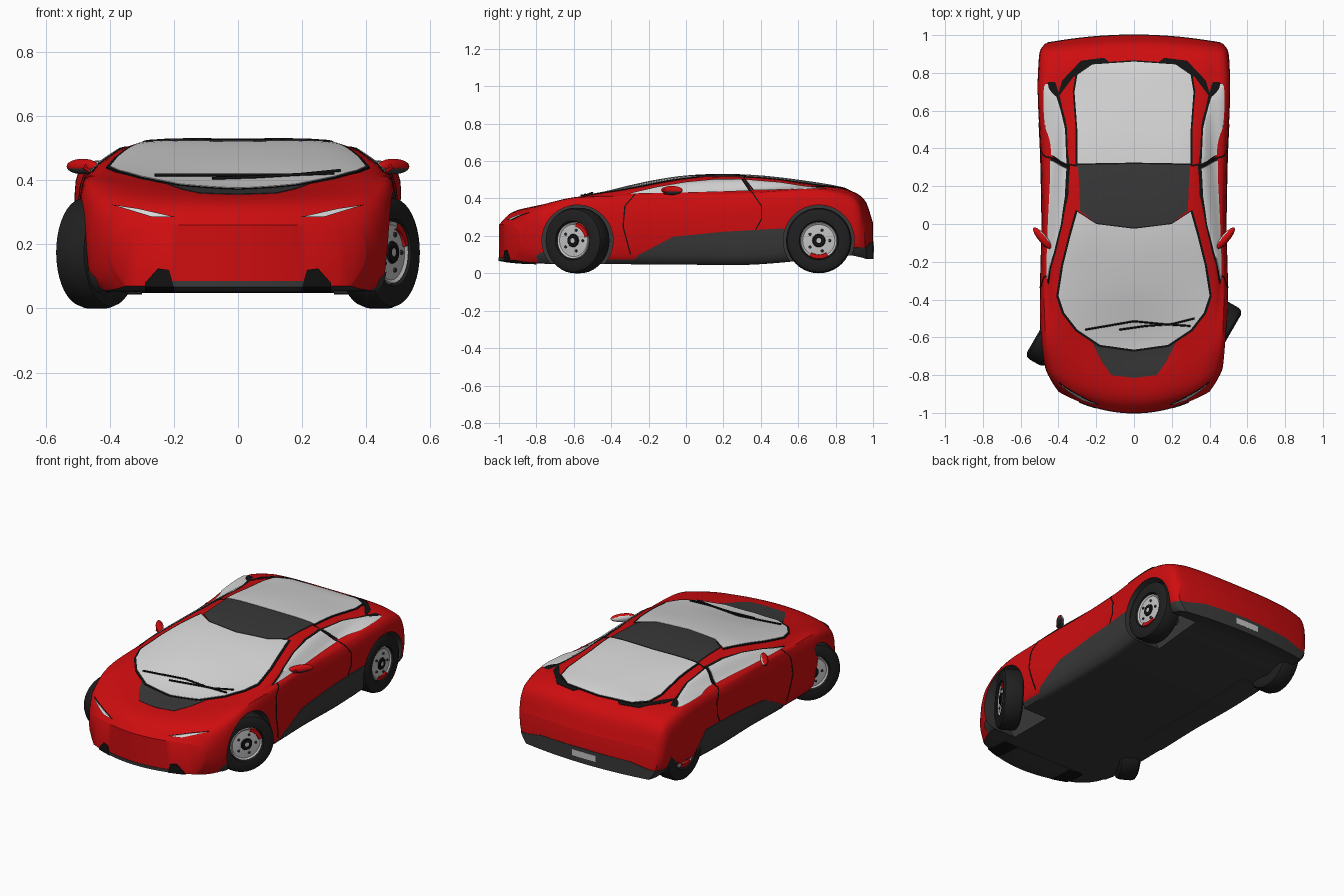
import bpy, bmesh
from math import sin, cos, pi, radians
from mathutils import Vector, Matrix
from mathutils.bvhtree import BVHTree

if "Cube" in bpy.data.objects:
    bpy.data.objects.remove(bpy.data.objects["Cube"])


def material(name, *rgb):
    m = bpy.data.materials.new(name)
    m.use_nodes = True
    m.diffuse_color = (*rgb, 1)
    m.node_tree.nodes["Principled BSDF"].inputs["Base Color"].default_value = (*rgb, 1)
    return m


RED = material("red paint", .62, .004, .005)
DARK = material("dark grey trim", .04, .04, .04)
BLACK = material("black", .006, .006, .006)
GLASS = material("pale glass", .68, .68, .68)
TYRE = material("tyre rubber", .014, .014, .014)
RIM = material("light grey metal", .55, .55, .55)


def finish(name, bm, *mats):
    bmesh.ops.recalc_face_normals(bm, faces=bm.faces)
    me = bpy.data.meshes.new(name)
    bm.to_mesh(me)
    bm.free()
    for m in mats:
        me.materials.append(m)
    ob = bpy.data.objects.new(name, me)
    bpy.context.collection.objects.link(ob)
    return ob


def smooth(ob, angle=40):
    bpy.ops.object.select_all(action='DESELECT')
    ob.select_set(True)
    bpy.context.view_layer.objects.active = ob
    bpy.ops.object.shade_smooth_by_angle(angle=radians(angle))


def pair(bm):
    """Add the mirror image across x = 0."""
    made = bmesh.ops.duplicate(bm, geom=bm.verts[:] + bm.edges[:] + bm.faces[:])["geom"]
    for v in made:
        if isinstance(v, bmesh.types.BMVert):
            v.co.x *= -1


def boolean(ob, cutter, operation):
    mod = ob.modifiers.new("cut", 'BOOLEAN')
    mod.operation, mod.solver, mod.object = operation, 'EXACT', cutter
    graph = bpy.context.evaluated_depsgraph_get()
    me = bpy.data.meshes.new_from_object(ob.evaluated_get(graph))
    ob.modifiers.clear()
    ob.data = me


def hermite(p, a, b, q, t, ma, mb):
    return ((2*t**3 - 3*t*t + 1)*a + (t**3 - 2*t*t + t)*ma
            + (3*t*t - 2*t**3)*b + (t**3 - t*t)*mb)


# Body lines, each sampled at these stations from nose to tail
KEYS = (-1, -.94, -.85, -.62, -.3, 0, .35, .7, .88, .96, 1)
LINES = dict(
    width=(.40, .435, .47, .495, .497, .49, .495, .51, .505, .495, .47),
    floor=(.07, .06, .055, .05, .05, .05, .05, .08, .1, .09, .08),
    waist=(.17, .2, .22, .25, .27, .28, .29, .3, .28, .24, .19),
    shoulder=(.23, .285, .325, .385, .395, .40, .415, .435, .40, .35, .25),
    belt_x=(.32, .36, .40, .43, .46, .45, .425, .41, .42, .42, .40),
    belt_z=(.255, .315, .355, .405, .42, .43, .443, .458, .43, .375, .265),
    rail_x=(.18, .22, .26, .34, .375, .33, .31, .31, .30, .28, .25),
    rail_z=(.26, .32, .355, .40, .455, .505, .512, .472, .443, .385, .27),
    crown=(.26, .32, .35, .378, .465, .517, .52, .48, .44, .385, .27),
    bend=(.7, .55, .4, .1, 0, 0, 0, 0, -.08, -.15, -.2))


def line(name, s):
    v, n = LINES[name], len(KEYS)
    i = max(k for k in range(n - 1) if KEYS[k] <= s + 1e-9)

    def slope(k):
        a, b = max(k - 1, 0), min(k + 1, n - 1)
        return (v[b] - v[a]) / (KEYS[b] - KEYS[a])
    h = KEYS[i + 1] - KEYS[i]
    return hermite(0, v[i], v[i + 1], 0, (s - KEYS[i]) / h, slope(i) * h, slope(i + 1) * h)


def section(s):
    """Half cross-section from the floor centre up to the roof centre."""
    g = {k: line(k, s) for k in LINES}
    w, f = g["width"], g["floor"]
    key = [(w - .05, f), (w - .015, f + .05), (w, g["waist"]), (w - .015, g["shoulder"]),
           (g["belt_x"], g["belt_z"]), (g["rail_x"], g["rail_z"]), (0, g["crown"])]
    key = [Vector(k) for k in key]
    pts = [Vector((key[0].x * j / 10, f)) for j in range(10)]
    ghost = [key[0]] + key + [Vector((-key[-2].x, key[-2].y))]
    for i, steps in enumerate((3, 3, 3, 3, 4, 6)):
        p, a, b, q = ghost[i:i + 4]
        pts += [hermite(p, a, b, q, t / steps, (b - p) / 2, (q - a) / 2) for t in range(steps)]
    pts.append(key[-1])
    return [Vector((max(p.x, 0), s + g["bend"] * p.x ** 2, p.y)) for p in pts]


def shell(lift):
    """Closed body surface, pushed out by lift, with the wheel arches cut."""
    bm = bmesh.new()
    rings = []
    for k in range(65):
        t = k / 32 - 1
        rings.append([bm.verts.new(p) for p in section(1.5 * t - .5 * t ** 3)])
    m = len(rings[0]) - 1
    for a, b in zip(rings, rings[1:]):
        for i in range(m):
            bm.faces.new((a[i], a[i + 1], b[i + 1], b[i]))
    for r in (rings[0], rings[-1]):
        for j in range(10):
            bm.faces.new((r[j], r[j + 1], r[m - j - 1], r[m - j]))
        bm.faces.new(r[10:m - 9])
    pair(bm)
    bmesh.ops.remove_doubles(bm, verts=bm.verts, dist=1e-5)
    bmesh.ops.recalc_face_normals(bm, faces=bm.faces)
    bm.normal_update()
    for fc in bm.faces:
        fc.material_index = int(fc.normal.z < -.6)
    for v, n in [(v, v.normal.copy()) for v in bm.verts]:
        v.co += n * lift
    ob = finish("body", bm, RED, DARK)
    boolean(ob, arches, 'DIFFERENCE')
    return ob


# Wheel arch cutter
FRONT, REAR, HUB = -.58, .71, .175
bm = bmesh.new()
for y in (FRONT, REAR):
    bmesh.ops.create_cone(bm, cap_ends=True, segments=48, radius1=.19, radius2=.19, depth=.42,
                          matrix=Matrix.Translation((.49, y, HUB)) @ Matrix.Rotation(pi / 2, 4, 'Y'))
pair(bm)
for fc in bm.faces:
    fc.material_index = 1
arches = finish("arch_cutter", bm, RED, DARK)
arches.hide_render = True

body = shell(0)
LAYERS = {n: shell(n * .002) for n in (1, 2, 3)}


def inlay(name, mat, layer, axis, lo, hi, outline, both=False, half=False, grow=1):
    """Thin panel following the body inside an outline projected along an axis."""
    pts = [Vector(p) for p in outline]
    if half:
        pts += [Vector((-p.x, p.y)) for p in reversed(pts) if p.x > 0]
    mid = sum(pts, Vector((0, 0))) / len(pts)
    pts = [mid + (p - mid) * grow for p in pts]
    place = {'x': lambda p, d: (d, p.x, p.y), 'y': lambda p, d: (p.x, d, p.y),
             'z': lambda p, d: (p.x, p.y, d)}[axis]
    bm = bmesh.new()
    a, b = ([bm.verts.new(place(p, d)) for p in pts] for d in (lo, hi))
    bm.faces.new(a)
    bm.faces.new(b)
    for i in range(len(pts)):
        bm.faces.new((a[i - 1], a[i], b[i], b[i - 1]))
    if both:
        pair(bm)
    cutter = finish("cutter", bm, mat)
    ob = LAYERS[layer].copy()
    ob.data = ob.data.copy()
    ob.name = name
    bpy.context.collection.objects.link(ob)
    boolean(ob, cutter, 'INTERSECT')
    ob.data.materials.clear()
    ob.data.materials.append(mat)
    for p in ob.data.polygons:
        p.material_index = 0
    bpy.data.objects.remove(cutter)
    smooth(ob)


def seam(name, path):
    edge = [(y + .007, z) for y, z in reversed(path)]
    inlay(name, BLACK, 1, 'x', .2, .6, path + edge, both=True)


# Glass with black surrounds, roof panel and cowl
screen = [(0, -.665), (.18, -.64), (.30, -.56), (.37, -.47), (.40, -.38), (.375, -.22),
          (.335, -.06), (.30, .065), (.2, 0), (0, -.025)]
back = [(0, .325), (.30, .32), (.30, .5), (.315, .7), (.30, .79), (.22, .845), (0, .86)]
door_glass = [(-.3, .427), (-.15, .462), (0, .488), (.15, .502), (.295, .503), (.335, .442), (0, .433)]
quarter_glass = [(.365, .445), (.32, .502), (.5, .487), (.62, .468), (.74, .455), (.55, .449)]
for name, pts in (("windscreen", screen), ("rear_window", back)):
    inlay(name, GLASS, 3, 'z', .3, .7, pts, half=True)
    inlay(name + "_surround", BLACK, 2, 'z', .3, .7, pts, half=True, grow=1.03)
for name, pts in (("door_window", door_glass), ("quarter_window", quarter_glass)):
    inlay(name, GLASS, 3, 'x', .2, .6, pts, both=True)
    inlay(name + "_surround", BLACK, 2, 'x', .2, .6, pts, both=True, grow=1.05)
inlay("roof_panel", DARK, 3, 'z', .3, .7, half=True,
      outline=[(0, -.02), (.2, .005), (.285, .07), (.29, .2), (.297, .312), (0, .318)])
inlay("cowl", DARK, 1, 'z', .2, .7, half=True,
      outline=[(0, -.815), (.12, -.80), (.17, -.73), (.235, -.6), (0, -.6)])
inlay("rear_vent", BLACK, 1, 'z', .3, .7, both=True,
      outline=[(.12, .85), (.16, .88), (.28, .865), (.38, .76), (.41, .66), (.32, .78)])

# Side skirts and door seams
inlay("side_skirt", DARK, 2, 'x', .3, .6, both=True,
      outline=[(-.31, .03), (-.25, .10), (-.07, .195), (.2, .222), (.52, .24), (.6, .15), (.6, .03)])
seam("door_rear_seam", [(.305, .515), (.345, .44), (.40, .36), (.40, .29), (.37, .235)])
seam("door_front_seam", [(-.27, .43), (-.33, .36), (-.34, .25), (-.3, .1)])

# Nose: headlights, lip, vents and corners
lamp = [(.205, .287), (.27, .287), (.385, .322), (.31, .311)]
inlay("headlight", GLASS, 3, 'y', -1.1, -.7, lamp, both=True)
inlay("headlight_surround", BLACK, 2, 'y', -1.1, -.7, lamp, both=True, grow=1.12)
inlay("front_lip", DARK, 2, 'y', -1.1, -.8, [(0, .03), (.24, .03), (.22, .085), (0, .085)], half=True)
inlay("front_vent", BLACK, 3, 'y', -1.1, -.8, both=True,
      outline=[(.19, .03), (.215, .12), (.25, .125), (.29, .08), (.29, .03)])
inlay("front_corner", DARK, 2, 'y', -1.1, -.7, both=True,
      outline=[(.42, .03), (.55, .03), (.55, .12), (.48, .135), (.44, .09)])

# Tail: lower bumper and plate
inlay("rear_bumper", DARK, 2, 'y', .78, 1.1, half=True,
      outline=[(0, .03), (.6, .03), (.6, .13), (.42, .14), (.3, .165), (0, .17)])
inlay("rear_plate", RIM, 3, 'y', .8, 1.1, [(0, .11), (.08, .11), (.08, .148), (0, .148)], half=True)

for ob in [arches, *LAYERS.values()]:
    bpy.data.objects.remove(ob)
smooth(body)

# Wipers resting on the windscreen
tree = BVHTree.FromPolygons([v.co for v in body.data.vertices], [p.vertices for p in body.data.polygons])
for k, path in enumerate(([(.32, -.5), (.2, -.53), (.06, -.54), (-.08, -.56)],
                          [(.30, -.54), (.15, -.53), (0, -.515), (-.26, -.56)])):
    cu = bpy.data.curves.new("wiper", 'CURVE')
    cu.dimensions, cu.bevel_depth, cu.bevel_resolution = '3D', .005, 1
    cu.materials.append(BLACK)
    sp = cu.splines.new('POLY')
    sp.points.add(len(path) - 1)
    for pt, (x, y) in zip(sp.points, path):
        hit = tree.ray_cast(Vector((x, y, 1)), Vector((0, 0, -1)))[0]
        pt.co = (x, y, hit.z + .012, 1)
    bpy.context.collection.objects.link(bpy.data.objects.new(f"wiper_{k + 1}", cu))

# Door mirrors: red cap, dark underside, pale reflector
bm = bmesh.new()
turn = Matrix.Rotation(radians(50), 4, 'Z')
bmesh.ops.create_uvsphere(bm, u_segments=20, v_segments=12, radius=1,
                          matrix=Matrix.Translation((.485, -.075, .443)) @ turn
                          @ Matrix.Diagonal((.073, .022, .024, 1)))
bm.normal_update()
for fc in bm.faces:
    n = turn.transposed() @ fc.normal
    fc.material_index = 2 if n.y > .75 else int(n.z < -.3)
bmesh.ops.create_cone(bm, cap_ends=True, segments=8, radius1=.014, radius2=.01, depth=.07,
                      matrix=Matrix.Translation((.45, -.11, .425)) @ Matrix.Rotation(1, 4, 'Y'))
pair(bm)
smooth(finish("door_mirrors", bm, RED, DARK, GLASS))


def lathe(name, profile, mat, arc=2 * pi, steps=40):
    """Spin (offset, radius) points about the x axis."""
    bm = bmesh.new()
    rows = [[bm.verts.new((a, r * cos(arc * (k / steps - .5)), r * sin(arc * (k / steps - .5))))
             for a, r in profile] for k in range(steps + 1)]
    for p, q in zip(rows, rows[1:]):
        for i in range(len(profile) - 1):
            bm.faces.new((p[i], p[i + 1], q[i + 1], q[i]))
    bmesh.ops.remove_doubles(bm, verts=bm.verts, dist=1e-5)
    return finish(name, bm, mat)


# Wheels, the front pair steered
tyre = [(-.04, 0), (-.04, .095), (-.055, .105), (-.06, .15), (-.05, .168), (-.03, .175),
        (.03, .175), (.05, .168), (.06, .15), (.055, .105), (.03, .098)]
for end, y, steer in (("front", FRONT, -30), ("rear", REAR, 0)):
    for side, sx in (("left", 1), ("right", -1)):
        red_at = (45 if sx > 0 else 135) if end == "front" else -90
        parts = [("tyre", tyre, TYRE, 2 * pi, 0),
                 ("rim", [(.03, .1), (.05, .096), (.043, .086), (.047, .04), (.047, 0)], RIM, 2 * pi, 0),
                 ("hub", [(.045, .036), (.054, .032), (.054, .013)], BLACK, 2 * pi, 0),
                 ("axle", [(-.2, .02), (0, .02)], DARK, 2 * pi, 0),
                 ("caliper", [(.04, .074), (.053, .076), (.053, .096), (.04, .098)], RED, 1.1, red_at)]
        parts += [(f"bolt_{k}", [(.045, .008), (.052, .006), (.052, 0)], DARK, 2 * pi, 0) for k in range(5)]
        for part, profile, mat, arc, spin in parts:
            ob = lathe(f"{end}_{side}_{part}", profile, mat, arc, 8 if "bolt" in part else 40)
            if "bolt" in part:
                t = 2 * pi * int(part[-1]) / 5
                ob.data.transform(Matrix.Translation((0, .058 * cos(t), .058 * sin(t))))
            ob.location = (.44 * sx, y, HUB)
            ob.rotation_euler = (radians(spin), 0, radians(steer) + (pi if sx < 0 else 0))
            smooth(ob)
